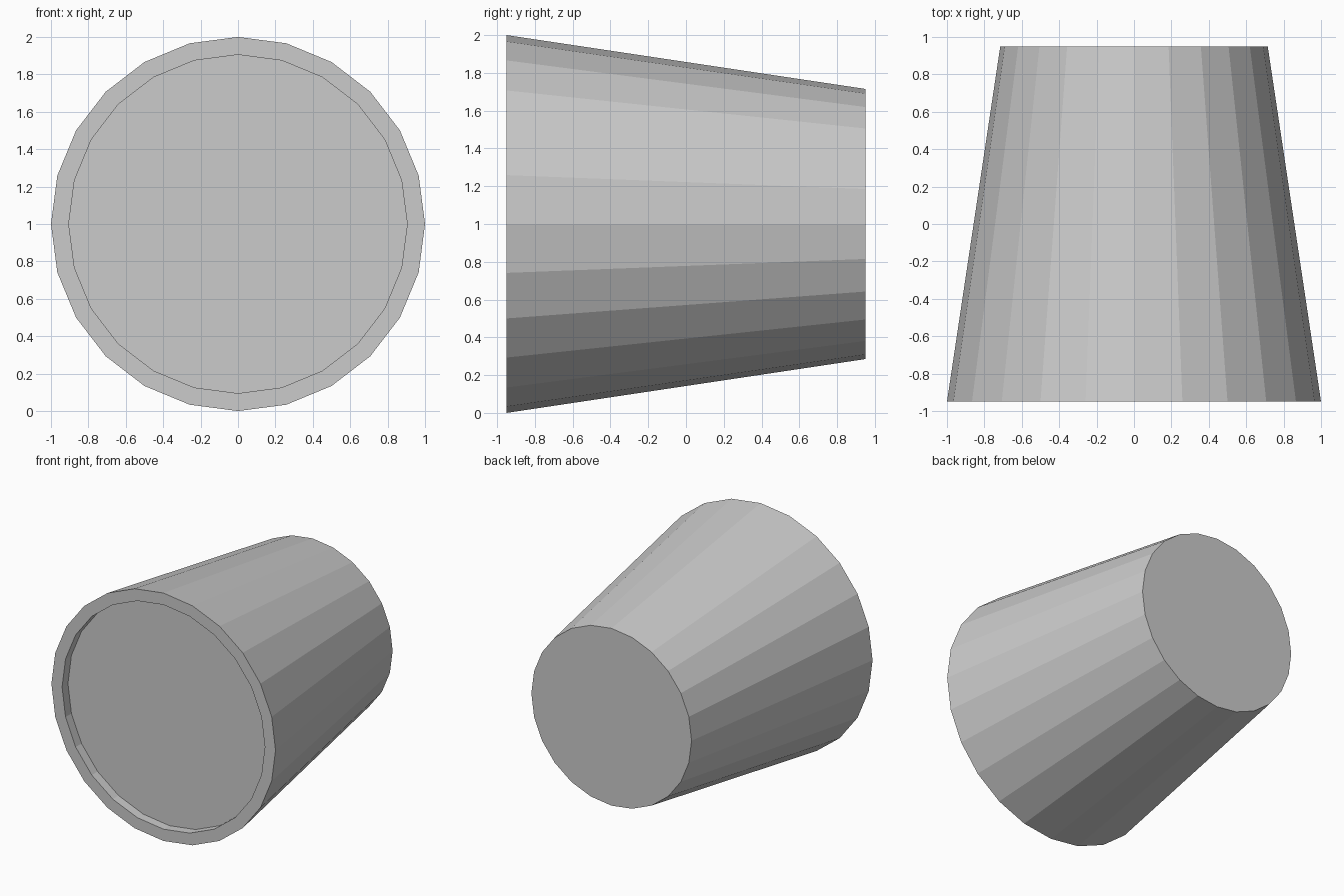
import bpy, bmesh
from math import sin, cos, tau

if "Cube" in bpy.data.objects:
    bpy.data.objects.remove(bpy.data.objects["Cube"])

SIDES = 24
# (radius, y) rings: recess floor, inner rim, outer rim, back
PROFILE = [(0.905, -0.875), (0.905, -0.95), (1.0, -0.95), (0.715, 0.95)]

bm = bmesh.new()
rings = [[bm.verts.new((r * sin(i * tau / SIDES), y, 1 + r * cos(i * tau / SIDES)))
          for i in range(SIDES)] for r, y in PROFILE]

# Recess wall, rim and tapered side
for a, b in zip(rings, rings[1:]):
    for i in range(SIDES):
        j = (i + 1) % SIDES
        bm.faces.new((a[i], a[j], b[j], b[i]))

# Recess floor and back cap
bm.faces.new(rings[0])
bm.faces.new(rings[-1])
bmesh.ops.recalc_face_normals(bm, faces=bm.faces)

mesh = bpy.data.meshes.new("tapered_drum")
bm.to_mesh(mesh)
bm.free()
bpy.context.collection.objects.link(bpy.data.objects.new("tapered_drum", mesh))
